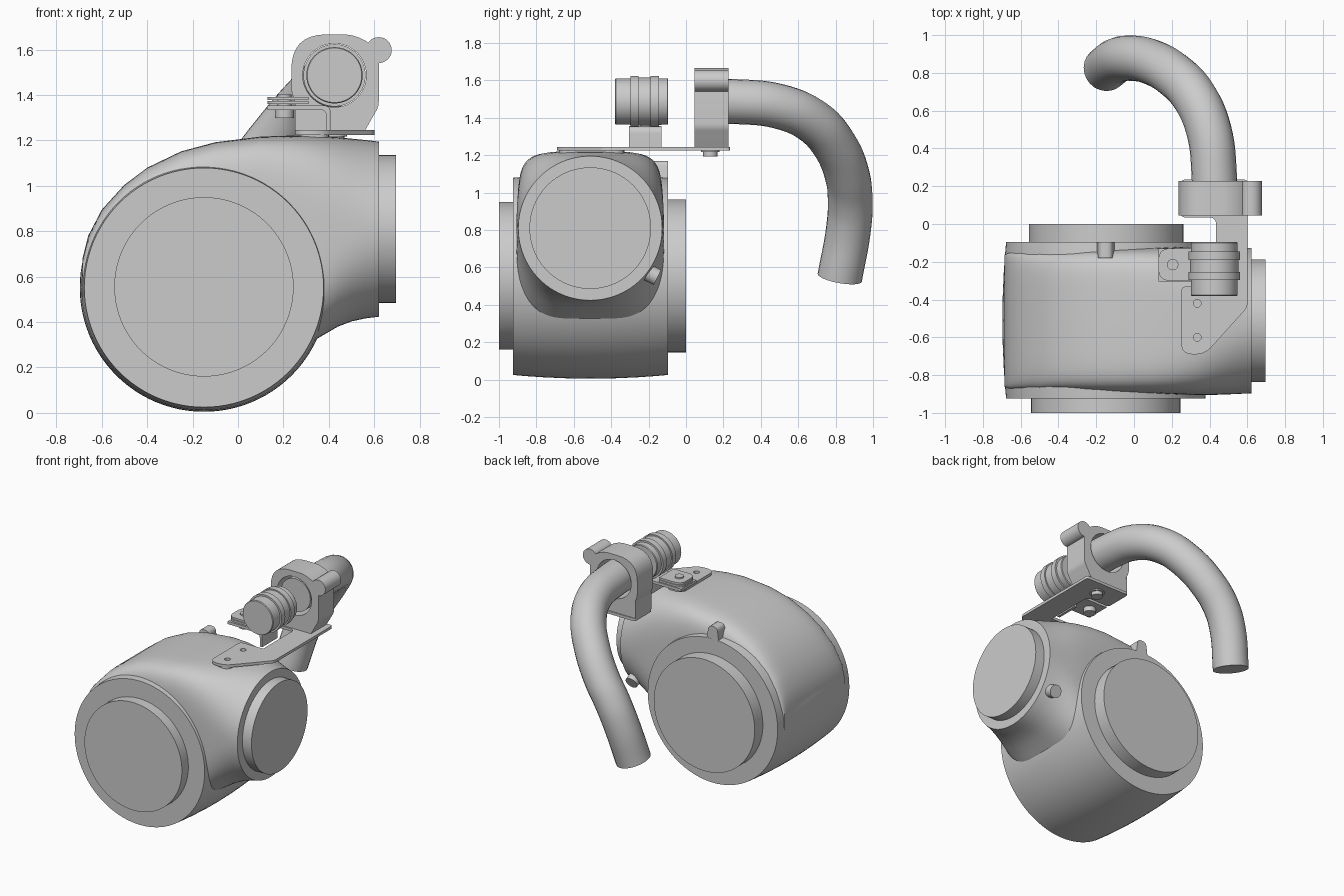
import bpy, bmesh
from math import sin, cos, pi, copysign
from mathutils import Vector

if "Cube" in bpy.data.objects:
    bpy.data.objects.remove(bpy.data.objects["Cube"])

grey = bpy.data.materials.new("plain grey")
grey.use_nodes = True
grey.diffuse_color = (0.6, 0.6, 0.6, 1)
grey.node_tree.nodes["Principled BSDF"].inputs["Base Color"].default_value = (0.6, 0.6, 0.6, 1)


def finish(ob, name, angle=0.6):
    ob.name = name
    ob.data.materials.clear()
    ob.data.materials.append(grey)
    bpy.ops.object.select_all(action="DESELECT")
    ob.select_set(True)
    bpy.context.view_layer.objects.active = ob
    if ob.type == "CURVE":
        bpy.ops.object.convert(target="MESH")
        ob = bpy.context.object
    bpy.ops.object.shade_smooth_by_angle(angle=angle)
    return ob


def loft(name, rings, angle=0.6):
    """Skin a list of equal rings and cap both ends."""
    bm = bmesh.new()
    loops = [[bm.verts.new(p) for p in ring] for ring in rings]
    n = len(loops[0])
    for a, b in zip(loops, loops[1:]):
        for i in range(n):
            bm.faces.new((a[i], a[(i + 1) % n], b[(i + 1) % n], b[i]))
    bm.faces.new(loops[0])
    bm.faces.new(loops[-1])
    bmesh.ops.recalc_face_normals(bm, faces=bm.faces)
    mesh = bpy.data.meshes.new(name)
    bm.to_mesh(mesh)
    bm.free()
    ob = bpy.data.objects.new(name, mesh)
    bpy.context.collection.objects.link(ob)
    return finish(ob, name, angle)


def turned(name, origin, axis, profile, n=64):
    """Turn (distance along axis, radius) pairs around an axis."""
    axis = Vector(axis).normalized()
    u = axis.orthogonal().normalized()
    v = axis.cross(u)
    o = Vector(origin)
    return loft(name, [[o + axis * d + r * (cos(2 * pi * i / n) * u + sin(2 * pi * i / n) * v)
                        for i in range(n)] for d, r in profile])


def rod(name, origin, axis, r, length, n=32):
    return turned(name, origin, axis, [(0, r), (length, r)], n)


def rounded(corners):
    """Replace each (x, y, radius) corner by a short curve."""
    out = []
    for i, (x, y, r) in enumerate(corners):
        c = Vector((x, y))
        if r == 0:
            out.append(c)
            continue
        a, b = (c + (Vector(corners[j][:2]) - c).normalized() * r
                for j in (i - 1, (i + 1) % len(corners)))
        out += [a * (1 - t) ** 2 + 2 * c * t * (1 - t) + b * t * t
                for t in (k / 8 for k in range(9))]
    return out


def plate(name, corners, low, high, holes=(), upright=False):
    """Extrude an outline with round holes along z, or along y if upright."""
    cu = bpy.data.curves.new(name, "CURVE")
    cu.dimensions = "2D"
    cu.fill_mode = "BOTH"
    cu.extrude = (high - low) / 2
    outlines = [rounded(corners)]
    for x, y, r in holes:
        outlines.append([(x + r * cos(k * pi / 24), y + r * sin(k * pi / 24)) for k in range(48)])
    for pts in outlines:
        s = cu.splines.new("POLY")
        s.points.add(len(pts) - 1)
        for p, q in zip(s.points, pts):
            p.co = (q[0], q[1], 0, 1)
        s.use_cyclic_u = True
    ob = bpy.data.objects.new(name, cu)
    bpy.context.collection.objects.link(ob)
    mid = (low + high) / 2
    ob.location = (0, mid, 0) if upright else (0, 0, mid)
    ob.rotation_euler.x = pi / 2 if upright else 0
    return finish(ob, name)


# Main barrel with a slight bulge and the two covers
turned("barrel", (-0.15, -0.51, 0.552), (0, 1, 0),
       [(d / 100, 0.547 - 0.02 * (d / 41.5) ** 2)
        for d in (-41.5, -34, -25, -12, 0, 12, 25, 34, 41.5)], 96)
rod("front_cover", (-0.15, -1, 0.555), (0, 1, 0), 0.395, 0.15, 96)
rod("back_cover", (-0.148, 0, 0.555), (0, -1, 0), 0.409, 0.15, 96)

# Scroll that grows out of the barrel into the round side port:
# x, top, bottom, half width, squareness
stations = [
    (-0.685, 0.68, 0.5, 0.35, 6), (-0.66, 0.78, 0.5, 0.36, 6), (-0.6, 0.895, 0.5, 0.365, 6),
    (-0.5, 1.005, 0.5, 0.37, 6), (-0.4, 1.08, 0.5, 0.37, 6), (-0.25, 1.152, 0.5, 0.375, 6),
    (-0.1, 1.192, 0.45, 0.38, 6), (0.1, 1.217, 0.4, 0.385, 5.5), (0.22, 1.221, 0.33, 0.39, 4.8),
    (0.32, 1.22, 0.31, 0.393, 4), (0.38, 1.218, 0.345, 0.394, 3.4), (0.44, 1.214, 0.38, 0.392, 2.9),
    (0.5, 1.208, 0.403, 0.39, 2.5), (0.56, 1.202, 0.416, 0.387, 2.2), (0.622, 1.195, 0.424, 0.385, 2)]


def section(x, top, low, w, n, count=96):
    ring = []
    for i in range(count):
        c, s = cos(2 * pi * i / count), sin(2 * pi * i / count)
        ring.append((x, -0.512 + w * copysign(abs(c) ** (2 / n), c),
                     (top + low) / 2 + (top - low) / 2 * copysign(abs(s) ** (2 / n), s)))
    return ring


loft("scroll", [section(*s) for s in stations])
rod("port_cover", (0.55, -0.512, 0.81), (1, 0, 0), 0.325, 0.145, 96)

# Small fittings on the housing
plate("back_lug", [(-0.2, 1.05, 0), (-0.1, 1.05, 0), (-0.115, 1.17, 0.03), (-0.185, 1.17, 0.03)],
      -0.18, -0.096, upright=True)
rod("drain_stud", (0.55, -0.26, 0.6), (0, 1, -0.5), 0.045, 0.12)
plate("bracket_boss", [(0.27, -0.68, 0.06), (0.4, -0.68, 0.06), (0.4, -0.33, 0.06), (0.27, -0.33, 0.06)],
      1.17, 1.226)

# Flat bracket on top
plate("bracket_plate", [
    (0.25, -0.69, 0.06), (0.375, -0.69, 0.05), (0.602, -0.44, 0.03), (0.602, 0.235, 0.02),
    (0.25, 0.235, 0.02), (0.25, 0.035, 0.02), (0.435, 0.035, 0.04), (0.435, -0.33, 0),
    (0.25, -0.33, 0.03)], 1.225, 1.245, [(0.335, -0.42, 0.02), (0.335, -0.6, 0.02)])
turned("bracket_nut", (0.43, 0.13, 1.227), (0, 0, -1), [(0, 0.05), (0.01, 0.05), (0.01, 0.038), (0.035, 0.038)], 24)

# Hose clamp with its hinge lug
plate("hose_clamp", [
    (0.25, 1.245, 0), (0.56, 1.245, 0), (0.62, 1.35, 0.02), (0.62, 1.6, 0.06),
    (0.52, 1.667, 0.06), (0.235, 1.667, 0.155), (0.235, 1.39, 0.05), (0.25, 1.37, 0)],
    0.045, 0.228, [(0.425, 1.487, 0.14)], upright=True)
rod("clamp_lug", (0.62, 0.045, 1.598), (0, 1, 0), 0.057, 0.183)

# Curved hose
hose = bpy.data.curves.new("hose", "CURVE")
hose.dimensions = "3D"
hose.bevel_depth = 0.12
hose.bevel_resolution = 10
hose.resolution_u = 8
hose.use_fill_caps = True
path = [(0.425, 0.06, 1.487), (0.425, 0.25, 1.487), (0.395, 0.5, 1.46), (0.315, 0.68, 1.38),
        (0.21, 0.79, 1.26), (0.085, 0.86, 1.1), (-0.02, 0.878, 0.95), (-0.085, 0.868, 0.8),
        (-0.15, 0.822, 0.545)]
spline = hose.splines.new("BEZIER")
spline.bezier_points.add(len(path) - 1)
for p, co in zip(spline.bezier_points, path):
    p.co = co
    p.handle_left_type = p.handle_right_type = "AUTO"
hose_ob = bpy.data.objects.new("hose", hose)
bpy.context.collection.objects.link(hose_ob)
finish(hose_ob, "hose")

# Banded sensor body in front of the clamp
turned("sensor_body", (0.425, 0, 1.487), (0, 1, 0), [
    (-0.38, 0.12), (-0.375, 0.124), (-0.297, 0.124), (-0.297, 0.137), (-0.255, 0.137),
    (-0.255, 0.128), (-0.19, 0.128), (-0.19, 0.137), (-0.145, 0.137), (-0.145, 0.124),
    (-0.1, 0.124), (-0.095, 0.12)])

# Strap, bent foot and bolt that hold the sensor body
tab = [(0.13, -0.3, 0.06), (0.31, -0.3, 0), (0.31, -0.13, 0), (0.13, -0.13, 0.06)]
plate("strap_tab_lower", tab, 1.36, 1.374)
plate("strap_tab_upper", tab, 1.378, 1.392)
plate("sensor_foot", [
    (0.13, 1.335, 0), (0.39, 1.335, 0.03), (0.39, 1.24, 0), (0.41, 1.24, 0), (0.41, 1.355, 0.04),
    (0.13, 1.355, 0)], -0.305, -0.13, upright=True)
rod("strap_bolt", (0.205, -0.215, 1.3), (0, 0, 1), 0.042, 0.036, 24)
rod("strap_bolt_head", (0.205, -0.215, 1.33), (0, 0, 1), 0.03, 0.072, 24)
